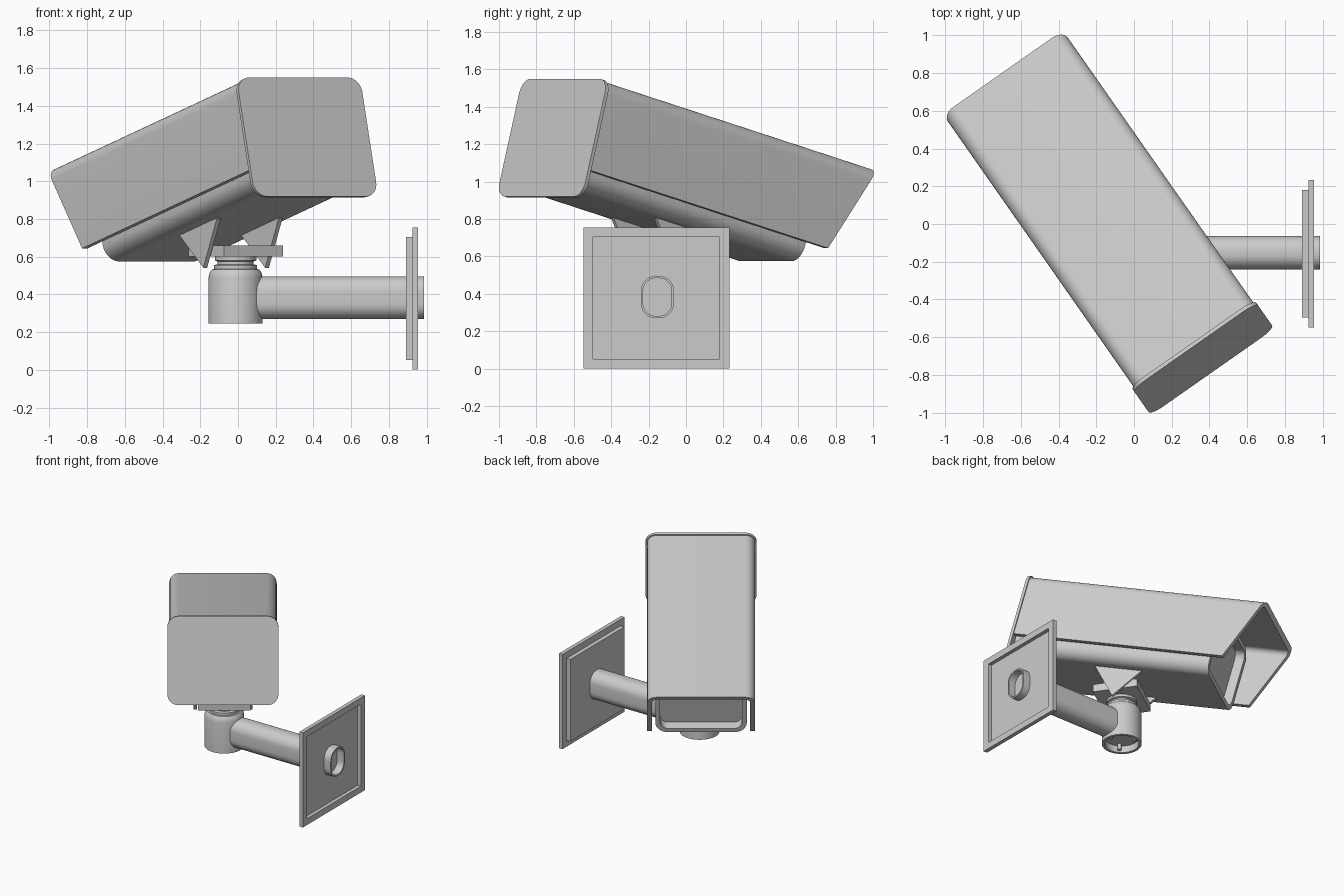
import bpy, bmesh
from math import sin, cos, pi, radians
from mathutils import Matrix, Vector

cube = bpy.data.objects.get("Cube")
if cube:
    bpy.data.objects.remove(cube)

grey = bpy.data.materials.new("light_grey")
grey.use_nodes = True
GREY = (0.6, 0.6, 0.6, 1)
grey.diffuse_color = GREY
grey.node_tree.nodes["Principled BSDF"].inputs["Base Color"].default_value = GREY

# Camera frame: x across, y backwards, z up, origin at the centre of the front plate
CAMERA = (Matrix.Translation((0.368, -0.715, 1.235))
          @ Matrix.Rotation(radians(35), 4, 'Z') @ Matrix.Rotation(radians(-15), 4, 'X'))
PIVOT = Matrix.Translation((-0.013, -0.153, 0))


def loft(name, rings, matrix=Matrix()):
    """Skin a series of equal rings and cap the first and last."""
    bm = bmesh.new()
    loops = [[bm.verts.new(p) for p in ring] for ring in rings]
    n = len(loops[0])
    for a, b in zip(loops, loops[1:]):
        for i in range(n):
            j = (i + 1) % n
            bm.faces.new((a[i], a[j], b[j], b[i]))
    bm.faces.new(loops[0][::-1])
    bm.faces.new(loops[-1])
    bmesh.ops.recalc_face_normals(bm, faces=bm.faces)
    mesh = bpy.data.meshes.new(name)
    bm.to_mesh(mesh)
    bm.free()
    mesh.materials.append(grey)
    obj = bpy.data.objects.new(name, mesh)
    bpy.context.collection.objects.link(obj)
    obj.matrix_world = matrix
    bpy.ops.object.select_all(action='DESELECT')
    obj.select_set(True)
    bpy.context.view_layer.objects.active = obj
    bpy.ops.object.shade_smooth_by_angle(angle=radians(35))
    return obj


def corner(cx, cz, r, start, n=8):
    """Quarter arc, anticlockwise from a start angle in degrees."""
    angles = [radians(start) + pi / 2 * i / n for i in range(n + 1)]
    return [(cx + r * cos(a), cz + r * sin(a)) for a in angles]


def rounded(half, low, high, r):
    """Rounded rectangle outline."""
    x, lo, hi = half - r, low + r, high - r
    return (corner(x, hi, r, 0) + corner(-x, hi, r, 90)
            + corner(-x, lo, r, 180) + corner(x, lo, r, 270))


def at_y(outline, y):
    return [(x, y, z) for x, z in outline]


def at_x(outline, x):
    return [(x, y, z) for y, z in outline]


def circle(r, z, n=48):
    return [(r * cos(2 * pi * i / n), r * sin(2 * pi * i / n), z) for i in range(n)]


def square(half, x):
    return [(x, a * half, b * half * 0.965) for a, b in ((-1, -1), (1, -1), (1, 1), (-1, 1))]


# Front plate
plate = rounded(0.40, -0.326, 0.326, 0.08)
loft("front_plate", [at_y(plate, 0), at_y(plate, 0.02)], CAMERA)

# Housing with a recessed rear end
shell = rounded(0.33, -0.276, 0.24, 0.09)
recess = rounded(0.295, -0.241, 0.205, 0.06)
loft("housing", [at_y(shell, 0.02), at_y(shell, 1.52), at_y(recess, 1.52), at_y(recess, 1.45)],
     CAMERA)


# Hood: an upturned channel with a slanted rear edge
def arch(half, high, r):
    return ([(half, -0.175)] + corner(half - r, high - r, r, 0)
            + corner(r - half, high - r, r, 90) + [(-half, -0.175)])


channel = arch(0.388, 0.317, 0.07) + arch(0.353, 0.282, 0.04)[::-1]
loft("hood", [at_y(channel, 0.02),
              [(x, 1.835 + 0.418 * (z - 0.317), z) for x, z in channel]], CAMERA)

# Triangular brackets under the housing
triangle = [(0.62, -0.27), (0.99, -0.27), (0.816, -0.5)]
for side, x in (("left", 0.2), ("right", -0.2)):
    loft(side + "_bracket", [at_x(triangle, x - 0.012), at_x(triangle, x + 0.012)], CAMERA)

# Swivel plate that carries the brackets
base = [(-0.19, -0.165), (0.19, -0.165), (0.19, 0.165), (-0.19, 0.165)]
loft("swivel_plate", [[(x, y, z) for x, y in base] for z in (0.6, 0.66)],
     PIVOT @ Matrix.Rotation(radians(35), 4, 'Z'))

# Pivot post, hollow underneath, with a stepped neck
post = [(0.122, 0.3), (0.122, 0.246), (0.143, 0.246), (0.143, 0.49), (0.138, 0.515),
        (0.125, 0.532), (0.115, 0.535), (0.115, 0.555), (0.095, 0.56), (0.095, 0.575),
        (0.11, 0.58), (0.11, 0.602)]
loft("pivot_post", [circle(r, z) for r, z in post], PIVOT)
for i in range(3):
    spot = Matrix.Rotation(2 * pi * i / 3, 4, 'Z') @ Vector((0.1, 0, 0))
    loft("post_screw_%d" % (i + 1), [circle(0.015, 0.255, 16), circle(0.015, 0.305, 16)],
         PIVOT @ Matrix.Translation(spot))

# Hollow arm
ARM = Matrix.Translation((0, -0.153, 0.383))
tube = rounded(0.0885, -0.113, 0.113, 0.08)
bore = rounded(0.0765, -0.101, 0.101, 0.068)
loft("arm", [at_x(tube, 0.09), at_x(tube, 0.985), at_x(bore, 0.985), at_x(bore, 0.3)], ARM)

# Wall plate: raised panel on the inner side, pocket on the wall side
WALL = Matrix.Translation((0, -0.158, 0.378))
loft("wall_plate", [square(0.338, 0.89), square(0.338, 0.924), square(0.39, 0.924),
                    square(0.39, 0.955), square(0.338, 0.955), square(0.338, 0.926)], WALL)
